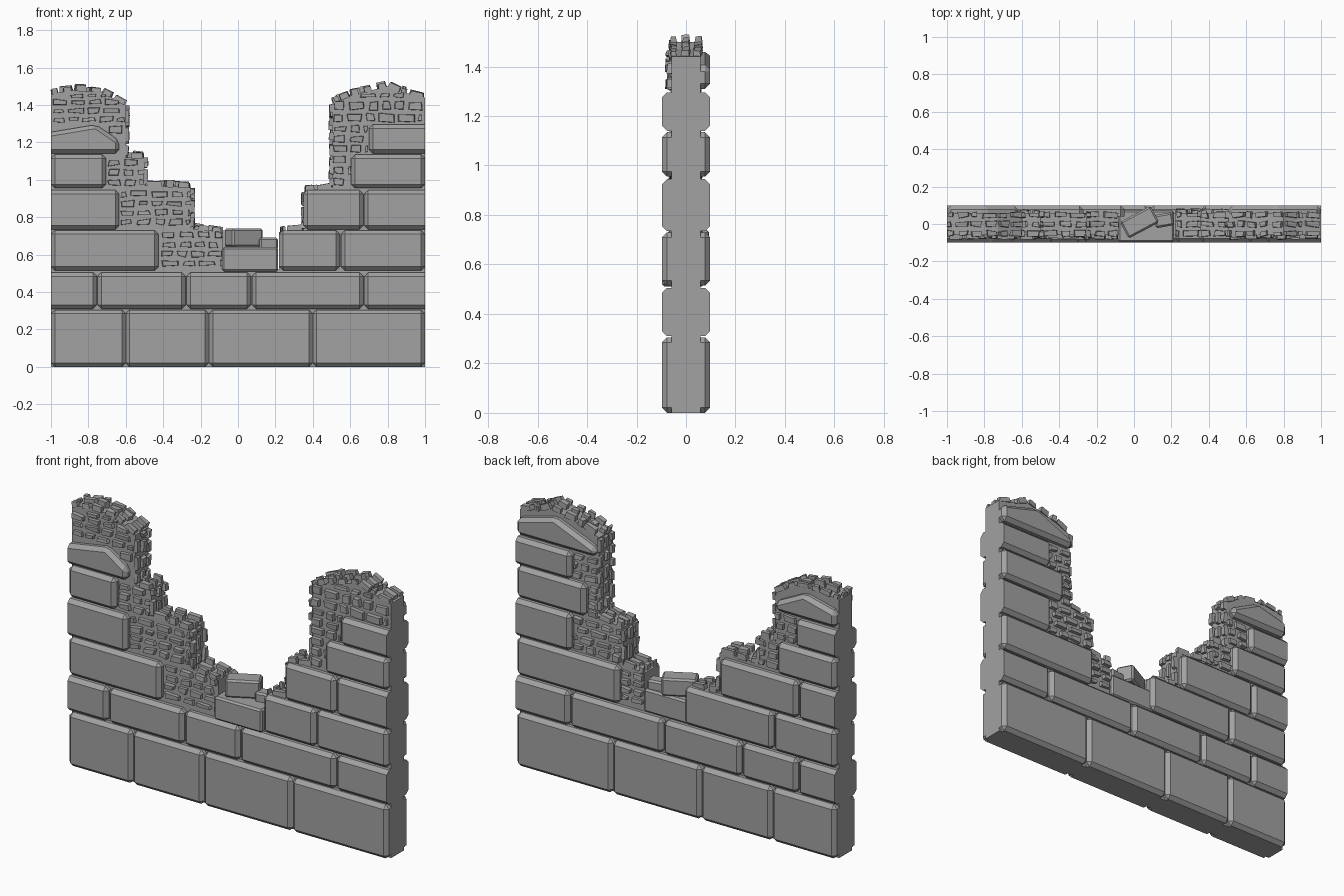
import bpy, bmesh, math, random
from mathutils import Vector, Matrix

random.seed(4)
if "Cube" in bpy.data.objects:
    bpy.data.objects.remove(bpy.data.objects["Cube"])

stone_grey = bpy.data.materials.new("stone_grey")
stone_grey.use_nodes = True
COLOUR = (0.36, 0.36, 0.36, 1)
stone_grey.diffuse_color = COLOUR
stone_grey.node_tree.nodes["Principled BSDF"].inputs["Base Color"].default_value = COLOUR

CORE = 0.058   # half depth of the rubble core
FACE = 0.098   # half depth at the face of the large blocks


def finish(bm, name):
    bmesh.ops.recalc_face_normals(bm, faces=bm.faces)
    mesh = bpy.data.meshes.new(name)
    bm.to_mesh(mesh)
    bm.free()
    mesh.materials.append(stone_grey)
    obj = bpy.data.objects.new(name, mesh)
    bpy.context.collection.objects.link(obj)
    return obj


def prism(bm, points, push):
    """Extrude a flat polygon along push; returns the far face."""
    face = bm.faces.new([bm.verts.new(p) for p in points])
    new = bmesh.ops.extrude_face_region(bm, geom=[face], use_keep_orig=True)["geom"]
    bmesh.ops.translate(bm, vec=push, verts=[g for g in new if isinstance(g, bmesh.types.BMVert)])
    return [g for g in new if isinstance(g, bmesh.types.BMFace)][0]


def block(name, outline, side, flush):
    """Chamfered facing block; flush blocks are cut straight at the wall ends."""
    bm = bmesh.new()
    y0, y1 = side * 0.04, side * FACE
    far = prism(bm, [(x, y0, z) for x, z in outline], Vector((0, y1 - y0, 0)))
    edges = set(far.edges)
    for v in far.verts:
        edges.update(v.link_edges)

    def at_end(e):
        return all(abs(v.co.x) > 0.99 for v in e.verts)
    chosen = [e for e in edges if not (flush and at_end(e))]
    bmesh.ops.bevel(bm, geom=chosen, offset=0.021, segments=1, affect='EDGES')
    finish(bm, name)


def box(x0, x1, z0, z1):
    return [(x0, z0), (x1, z0), (x1, z1), (x0, z1)]


# Rubble core with the broken, stepped silhouette
BREACH = [(1, 1.44), (0.87, 1.47), (0.8, 1.5), (0.72, 1.48), (0.6, 1.45), (0.505, 1.41),
          (0.505, 0.96), (0.355, 0.94), (0.355, 0.73), (0.22, 0.72), (0.22, 0.52),
          (-0.08, 0.52), (-0.08, 0.72), (-0.25, 0.74), (-0.25, 0.96), (-0.5, 0.97),
          (-0.5, 1.12), (-0.6, 1.12), (-0.6, 1.4), (-0.73, 1.47), (-0.88, 1.48), (-1, 1.46)]
bm = bmesh.new()
prism(bm, [(x, -CORE, z) for x, z in [(-1, 0), (1, 0)] + BREACH], Vector((0, 2 * CORE, 0)))
finish(bm, "rubble_core")

# Courses of large facing blocks: (bottom, top)
COURSES = [(0, 0.305), (0.31, 0.505), (0.515, 0.73), (0.735, 0.945), (0.955, 1.135), (1.14, 1.295)]
FRONT = [[(-1, -0.6), (-0.6, -0.155), (-0.155, 0.4), (0.4, 1)],
         [(-1, -0.755), (-0.75, -0.28), (-0.275, 0.07), (0.075, 0.67), (0.675, 1)],
         [(-1, -0.425), (0.22, 0.545), (0.55, 1)],
         [(-1, -0.635), (0.35, 0.67), (0.675, 1)],
         [(-1, -0.705), (0.605, 1)],
         [(0.7, 1)]]
BACK = [[(-1, -0.6), (-0.6, -0.155), (-0.155, 0.4), (0.4, 1)],
        [(-1, -0.765), (-0.76, -0.41), (-0.405, 0.08), (0.085, 0.665), (0.67, 1)],
        [(-1, -0.61), (-0.605, -0.05), (0.36, 1)],
        [(-1, -0.765), (-0.76, -0.27), (0.66, 1)],
        [(-1, -0.63), (0.57, 1)],
        [(-1, -0.745), (0.66, 1)]]
for side, label, rows in ((-1, "front", FRONT), (1, "back", BACK)):
    for i, spans in enumerate(rows):
        for j, (x0, x1) in enumerate(spans):
            block(f"{label}_block_{i}_{j}", box(x0, x1, *COURSES[i]), side, i % 2 == 1)

# Gabled top blocks
block("front_gable_left", [(-1, 1.14), (-0.635, 1.14), (-0.635, 1.21), (-0.76, 1.295), (-1, 1.255)], -1, True)
block("back_gable_right", [(1, 1.31), (0.505, 1.31), (0.505, 1.36), (0.76, 1.465), (1, 1.4)], 1, False)
block("back_gable_left", [(-1, 1.31), (-0.62, 1.31), (-0.62, 1.36), (-0.8, 1.45), (-1, 1.4)], 1, False)


# Small irregular rubble stones laid in courses over a rectangle
def rubble(bm, origin, u, v, n, w, h, depth):
    origin, u, v, n = map(Vector, (origin, u, v, n))
    courses = max(1, round(h / 0.054))
    step = h / courses
    for c in range(courses):
        a = -random.uniform(0, 0.03) if c % 2 else 0
        while a < w - 0.02:
            length = random.uniform(0.055, 0.1)
            a0, a1 = max(a, 0), min(a + length, w)
            a += length + 0.012
            if a1 - a0 < 0.022:
                continue

            def jit(k):
                return random.uniform(0, k)
            b0, b1 = c * step + 0.004, (c + 1) * step - 0.006
            corners = [(a0 + jit(0.012), b0 + jit(0.012)), (a1 - jit(0.012), b0 + jit(0.012)),
                       (a1 - jit(0.012), b1 - jit(0.012)), (a0 + jit(0.012), b1 - jit(0.012))]
            out = random.uniform(0.6, 1.1) * depth
            far = prism(bm, [origin + u * s + v * t - n * 0.005 for s, t in corners], n * (out + 0.005))
            mid = far.calc_center_median()
            for vert in far.verts:
                vert.co = mid + (vert.co - mid) * 0.9 + n * random.uniform(-0.003, 0.003)


FRONT_PATCHES = [(-0.99, -0.6, 1.3, 1.44), (-0.7, -0.6, 1.24, 1.3), (-0.7, -0.5, 0.96, 1.12),
                 (-0.63, -0.25, 0.75, 0.95), (-0.41, -0.08, 0.53, 0.73),
                 (0.505, 0.99, 1.3, 1.43), (0.505, 0.7, 1.14, 1.3), (0.505, 0.605, 0.96, 1.14),
                 (0.65, 0.9, 1.43, 1.475), (-0.9, -0.7, 1.43, 1.47)]
BACK_PATCHES = [(0.505, 0.66, 1.14, 1.3), (0.505, 0.57, 0.95, 1.14), (0.355, 0.66, 0.74, 0.94),
                (0.22, 0.36, 0.53, 0.72), (-0.74, -0.6, 1.14, 1.3), (-0.63, -0.5, 0.96, 1.12)]
for side, label, patches in ((-1, "front", FRONT_PATCHES), (1, "back", BACK_PATCHES)):
    bm = bmesh.new()
    for x0, x1, z0, z1 in patches:
        rubble(bm, (x0, side * CORE, z0), (1, 0, 0), (0, 0, 1), (0, side, 0), x1 - x0, z1 - z0, 0.022)
    finish(bm, label + "_rubble_stones")

# Rubble along the broken top and the step faces
bm = bmesh.new()
for p, q in zip(BREACH, BREACH[1:]):
    run = Vector((q[0] - p[0], 0, q[1] - p[1]))
    length = run.length
    if p[1] < 0.53 or q[1] < 0.53:
        continue
    run.normalize()
    normal = Vector((run.z, 0, -run.x))
    depth = 0.03 if normal.z > 0.5 else 0.018
    rubble(bm, (p[0], -0.075, p[1]), run, (0, 1, 0), normal, length, 0.15, depth)
finish(bm, "breach_rubble_stones")


# Blocks lying in the breach
def loose_block(name, size, centre, turn):
    bm = bmesh.new()
    bmesh.ops.create_cube(bm, size=1)
    bmesh.ops.scale(bm, vec=size, verts=bm.verts)
    bmesh.ops.bevel(bm, geom=bm.edges[:], offset=0.01, segments=1, affect='EDGES')
    obj = finish(bm, name)
    obj.matrix_world = Matrix.Translation(centre) @ Matrix.Rotation(math.radians(turn), 4, 'Z')


loose_block("bedded_block", (0.3, 0.17, 0.13), (0.065, -0.012, 0.575), 0)
loose_block("fallen_block", (0.185, 0.1, 0.1), (0.03, 0.01, 0.69), 28)
loose_block("fallen_chip", (0.1, 0.07, 0.06), (0.16, 0.02, 0.66), 10)
